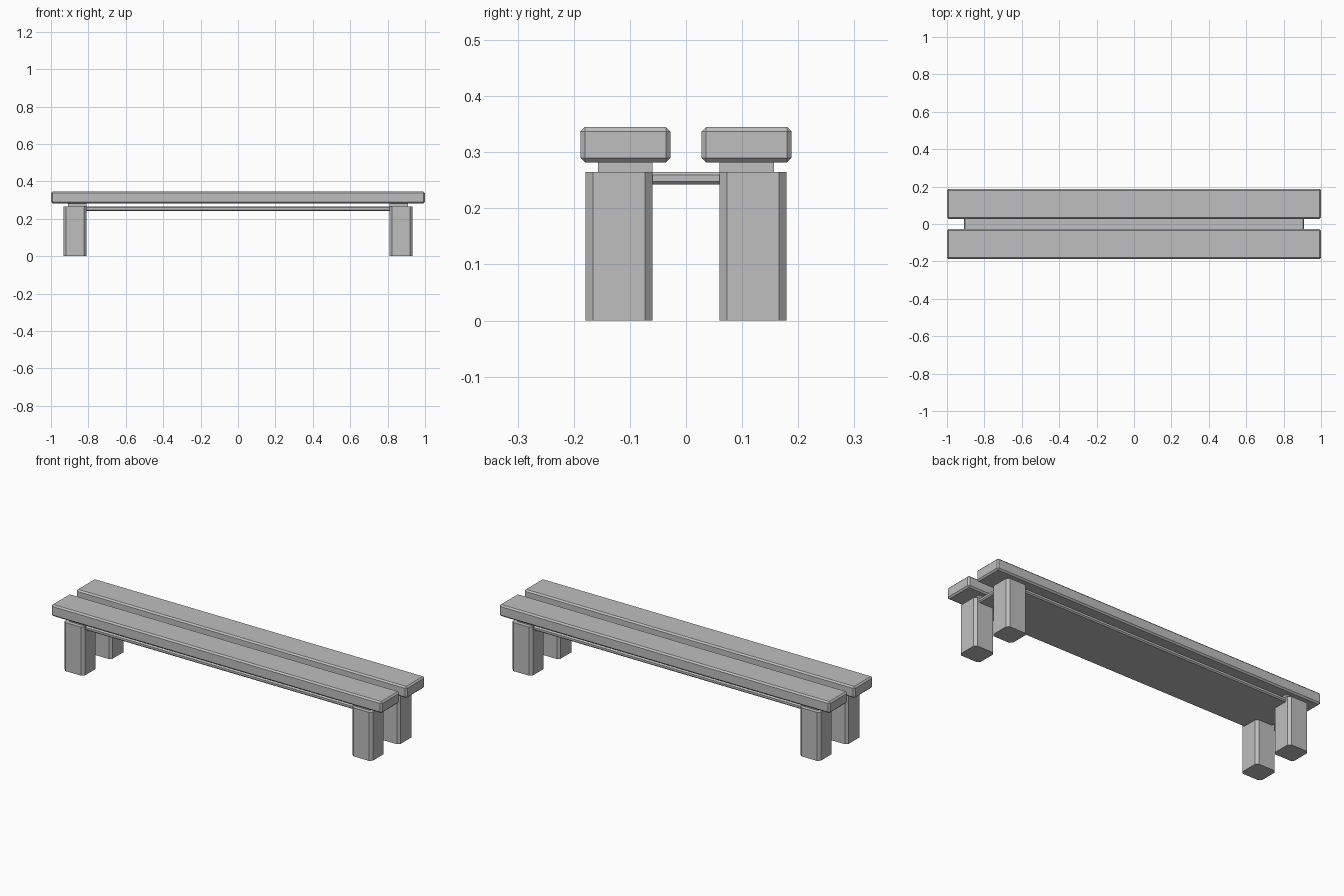
import bpy

cube = bpy.data.objects.get("Cube")
if cube:
    bpy.data.objects.remove(cube, do_unlink=True)

grey = bpy.data.materials.new("plain grey")
grey.use_nodes = True
colour = (0.52, 0.52, 0.52, 1)
grey.diffuse_color = colour
grey.node_tree.nodes["Principled BSDF"].inputs["Base Color"].default_value = colour


def box(name, x, y, z, bevel=0.0, upright_only=False):
    """Box from (min, max) ranges, with optional flat chamfers."""
    ranges = (x, y, z)
    bpy.ops.mesh.primitive_cube_add(size=1, location=[(a + b) / 2 for a, b in ranges])
    ob = bpy.context.object
    ob.name = name
    ob.scale = [b - a for a, b in ranges]
    bpy.ops.object.transform_apply(location=False, rotation=False, scale=True)
    ob.data.materials.append(grey)
    if bevel:
        mod = ob.modifiers.new("chamfer", "BEVEL")
        mod.width = bevel
        mod.segments = 1
        if upright_only:
            mod.limit_method = "WEIGHT"
            weights = ob.data.attributes.new("bevel_weight_edge", "FLOAT", "EDGE")
            for e in ob.data.edges:
                a, b = (ob.data.vertices[i].co for i in e.vertices)
                weights.data[e.index].value = float(abs(a.z - b.z) > 0.01)
    return ob


def span(sign, inner, outer):
    return tuple(sorted((sign * inner, sign * outer)))


# Board tying the legs together
box("under_board", (-0.91, 0.91), (-0.157, 0.157), (0.242, 0.265), 0.006)

for side, sy in (("front", -1), ("back", 1)):
    # Seat slats
    box(side + "_seat_slat", (-1, 1), span(sy, 0.028, 0.188), (0.282, 0.345), 0.008)
    for end, sx in (("left", 1), ("right", -1)):
        # Legs and the spacers that carry the slats
        box(f"{side}_{end}_leg", span(sx, 0.81, 0.932), span(sy, 0.06, 0.179),
            (0, 0.265), 0.013, True)
        box(f"{side}_{end}_spacer", span(sx, 0.81, 0.91), span(sy, 0.06, 0.157),
            (0.264, 0.283))
